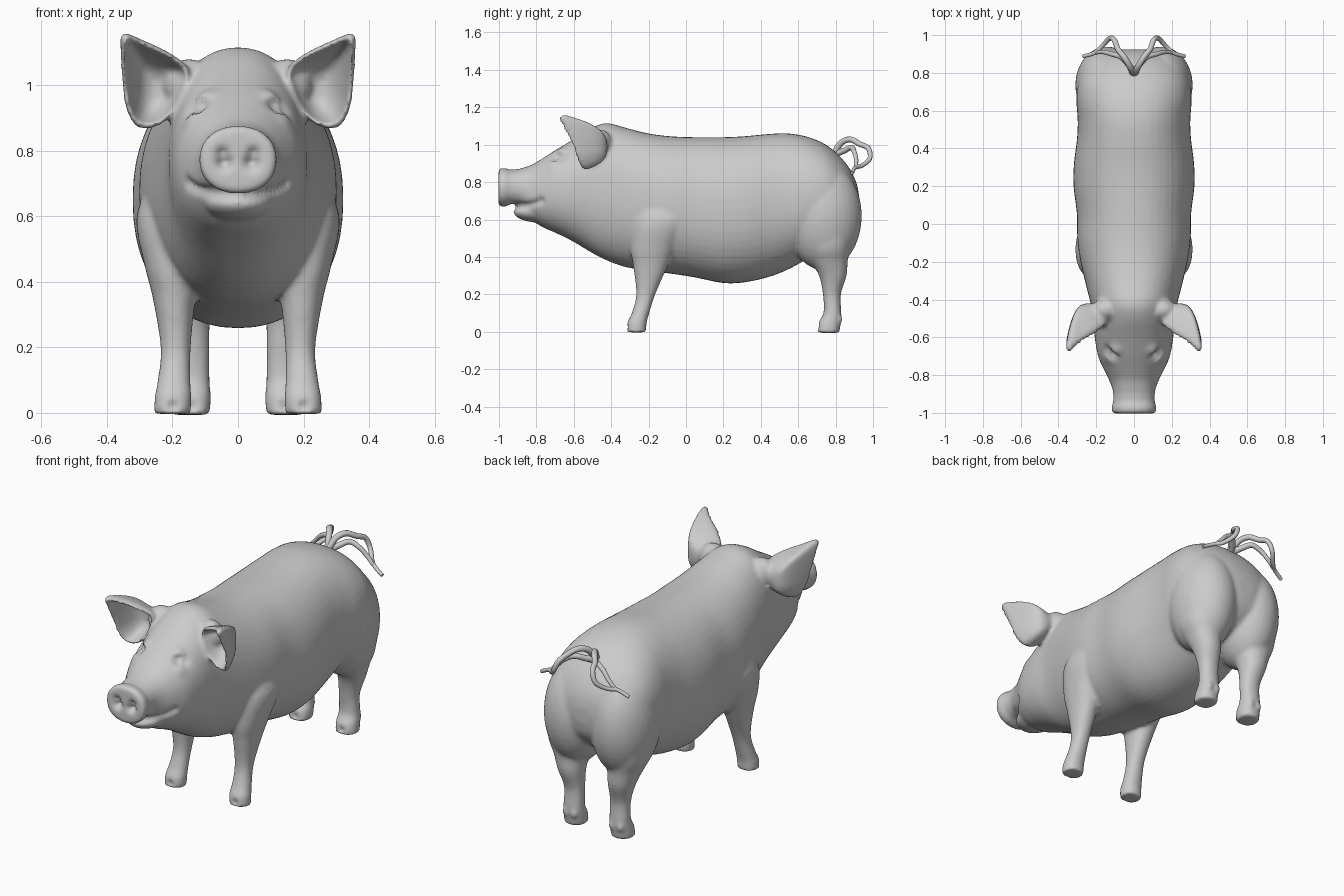
import bpy, bmesh, math
from mathutils import Vector, Matrix

if "Cube" in bpy.data.objects:
    bpy.data.objects.remove(bpy.data.objects["Cube"])


def spline(rows, steps, closed=False):
    """Catmull-Rom interpolation of rows of numbers."""
    n, out = len(rows), []
    for i in range(n if closed else n - 1):
        pick = (lambda k: rows[k % n]) if closed else (lambda k: rows[min(max(k, 0), n - 1)])
        a, b, c, d = (pick(i + k) for k in (-1, 0, 1, 2))
        for s in range(steps):
            t = s / steps
            out.append([0.5 * (2 * q + (r - p) * t + (2 * p - 5 * q + 4 * r - u) * t * t
                               + (3 * q - p - 3 * r + u) * t ** 3)
                        for p, q, r, u in zip(a, b, c, d)])
    if not closed:
        out.append(list(rows[-1]))
    return out


def oval(a, b, power, n=40):
    """Superellipse outline."""
    pts = []
    for i in range(n):
        c, s = math.cos(2 * math.pi * i / n), math.sin(2 * math.pi * i / n)
        pts.append((a * math.copysign(abs(c) ** (2 / power), c),
                    b * math.copysign(abs(s) ** (2 / power), s)))
    return pts


def skin(bm, rings):
    """Bridge rings into a closed solid."""
    vs = [[bm.verts.new(p) for p in r] for r in rings]
    n = len(vs[0])
    for r, q in zip(vs, vs[1:]):
        for i in range(n):
            bm.faces.new((r[i], r[(i + 1) % n], q[(i + 1) % n], q[i]))
    bm.faces.new(vs[0])
    bm.faces.new(vs[-1])


def blob(bm, centre, radii):
    m = Matrix.Translation(centre) @ Matrix.Diagonal((*radii, 1))
    bmesh.ops.create_uvsphere(bm, u_segments=32, v_segments=20, radius=1, matrix=m)


def limb(bm, side, rows):
    """Leg from rows of z, centre x, centre y, radius x, radius y."""
    skin(bm, [[(side * (cx + u), cy + v, z) for u, v in oval(rx, ry, 2.2, 28)]
              for z, cx, cy, rx, ry in spline(rows, 4)])


bm = bmesh.new()

# Torso and head: y, bottom z, top z, half width
torso = [(-0.88, .665, .875, .112), (-0.83, .605, .89, .13), (-0.77, .56, .925, .16),
         (-0.70, .53, .97, .19), (-0.60, .48, 1.03, .208), (-0.50, .42, 1.092, .215),
         (-0.42, .38, 1.115, .23), (-0.32, .345, 1.09, .255), (-0.20, .325, 1.06, .283),
         (-0.08, .31, 1.045, .30), (0.05, .29, 1.04, .302), (0.20, .26, 1.04, .32),
         (0.32, .265, 1.046, .318), (0.45, .295, 1.058, .302), (0.55, .335, 1.06, .298),
         (0.65, .39, 1.042, .305), (0.74, .44, 1.005, .297), (0.81, .47, .95, .27),
         (0.87, .52, .88, .22), (0.91, .58, .80, .14), (0.925, .65, .73, .05)]
skin(bm, [[(u, y, (lo + hi) / 2 + v) for u, v in oval(w, (hi - lo) / 2, 2.2, 48)]
          for y, lo, hi, w in spline(torso, 4)])

# Snout with flared disc: y, half width, half height
skin(bm, [[(u, y, .772 + v) for u, v in oval(w, h, 2.2)] for y, w, h in
          [(-1.003, .108, .092), (-.992, .118, .103), (-.965, .118, .103),
           (-.94, .109, .093), (-.90, .11, .098), (-.82, .115, .10)]])

# Lower jaw
blob(bm, (0, -.795, .645), (.105, .13, .06))

ear_rim = [(.352, -.67, 1.155), (.355, -.63, 1.08), (.35, -.60, 1.0), (.34, -.575, .93),
           (.305, -.55, .872), (.24, -.54, .878), (.19, -.53, .93), (.16, -.53, 1.0),
           (.15, -.53, 1.05), (.21, -.57, 1.098), (.29, -.62, 1.135)]
front_leg = [(.74, .15, -.12, .10, .11), (.60, .19, -.13, .12, .16), (.45, .20, -.175, .085, .122),
             (.35, .195, -.19, .065, .092), (.20, .19, -.215, .046, .051),
             (.10, .195, -.243, .05, .047), (.05, .198, -.262, .056, .052),
             (-.003, .20, -.266, .056, .053)]
hind_leg = [(.58, .17, .75, .13, .165), (.45, .17, .755, .115, .125), (.38, .165, .765, .09, .10),
            (.30, .155, .785, .07, .074), (.20, .142, .78, .055, .048),
            (.10, .142, .783, .056, .048), (.05, .143, .768, .06, .06),
            (-.006, .145, .76, .06, .06)]

for s in (1, -1):
    # Legs, buttocks, dewclaws
    limb(bm, s, front_leg)
    limb(bm, s, hind_leg)
    blob(bm, (s * .143, .735, .62), (.168, .205, .29))
    for dx in (-.025, .025):
        blob(bm, (s * .143 + dx, .818, .065), (.019, .02, .025))
    # Cupped ear and its root
    blob(bm, (s * .15, -.455, 1.0), (.075, .06, .08))
    mid = Vector((.24, -.43, .985))
    rim = [Vector(p) for p in spline(ear_rim, 4, True)]

    def cup(t, scale, dy):
        ring = []
        for p in rim:
            d = p - mid
            ring.append((s * (mid.x + d.x * t * scale), mid.y + d.y * t ** 3 + dy,
                         mid.z + d.z * t * scale))
        return ring
    ts = [.03] + [k / 10 for k in range(1, 11)]
    skin(bm, [cup(t, .92, -.018) for t in ts] + [cup(t, 1.03, .01) for t in reversed(ts)])

bmesh.ops.recalc_face_normals(bm, faces=bm.faces)
mesh = bpy.data.meshes.new("pig_body")
bm.to_mesh(mesh)
bm.free()
body = bpy.data.objects.new("pig_body", mesh)
bpy.context.collection.objects.link(body)

# Fuse the parts into one soft skin
rem = body.modifiers.new("fuse", 'REMESH')
rem.mode, rem.voxel_size = 'VOXEL', .0105
smo = body.modifiers.new("soften", 'SMOOTH')
smo.factor, smo.iterations = .5, 7
dg = bpy.context.evaluated_depsgraph_get()
fused = bpy.data.meshes.new_from_object(body.evaluated_get(dg))
body.modifiers.clear()
body.data = fused

# Sculpted dents (positive) and bumps (negative): point, radius, depth
dents = []
for s in (1, -1):
    dents += [((s * .042, -1, .765), .02, .035), ((s * .047, -1, .79), .017, .025)]
    dents += [((s * .115, -.69, .938), .028, .016), ((s * .135, -.665, .925), .025, .012),
              ((s * .10, -.67, .972), .03, -.012), ((s * .135, -.71, .89), .03, -.006)]
    dents += [((s * .2, -.322, .02), .018, .014), ((s * .143, .70, .02), .018, .014)]
    smile = [(0, -.925, .668), (.05, -.91, .669), (.09, -.87, .672), (.125, -.82, .682),
             (.15, -.775, .70)]
    dents += [((s * x, y, z), .018, .016) for x, y, z in spline(smile, 3)]
dents = [(Vector(c), r, d) for c, r, d in dents]
moves = []
for v in fused.vertices:
    if v.co.y < -.6 or v.co.z < .08:
        push = 0
        for c, r, d in dents:
            q = (v.co - c).length_squared / (r * r)
            if q < 6:
                amount = d * math.exp(-q)
                if abs(amount) > abs(push):
                    push = amount
        if push:
            moves.append((v.index, v.co - v.normal * push))
for i, co in moves:
    fused.vertices[i].co = co
for p in fused.polygons:
    p.use_smooth = True

# Curly tail: two looping strands on each side
upper = [(0, .79, .95), (.02, .83, 1.01), (.05, .88, 1.028), (.085, .925, 1.005),
         (.105, .975, .98), (.13, .982, .925), (.17, .94, .888), (.21, .905, .878), (.27, .888, .848)]
lower = [(0, .80, .95), (.03, .845, .968), (.07, .885, .985), (.12, .90, .96),
         (.16, .91, .92), (.20, .908, .88)]
for s, label in ((1, "right"), (-1, "left")):
    cu = bpy.data.curves.new("tail_" + label, 'CURVE')
    cu.dimensions, cu.bevel_depth, cu.bevel_resolution = '3D', .016, 4
    cu.use_fill_caps = True
    for strand in (upper, lower):
        pts = spline(strand, 6)
        sp = cu.splines.new('POLY')
        sp.points.add(len(pts) - 1)
        for k, p in enumerate(pts):
            sp.points[k].co = (s * p[0], p[1], p[2], 1)
            sp.points[k].radius = 1.1 - .5 * k / len(pts)
        sp.use_smooth = True
    bpy.context.collection.objects.link(bpy.data.objects.new("tail_" + label, cu))
